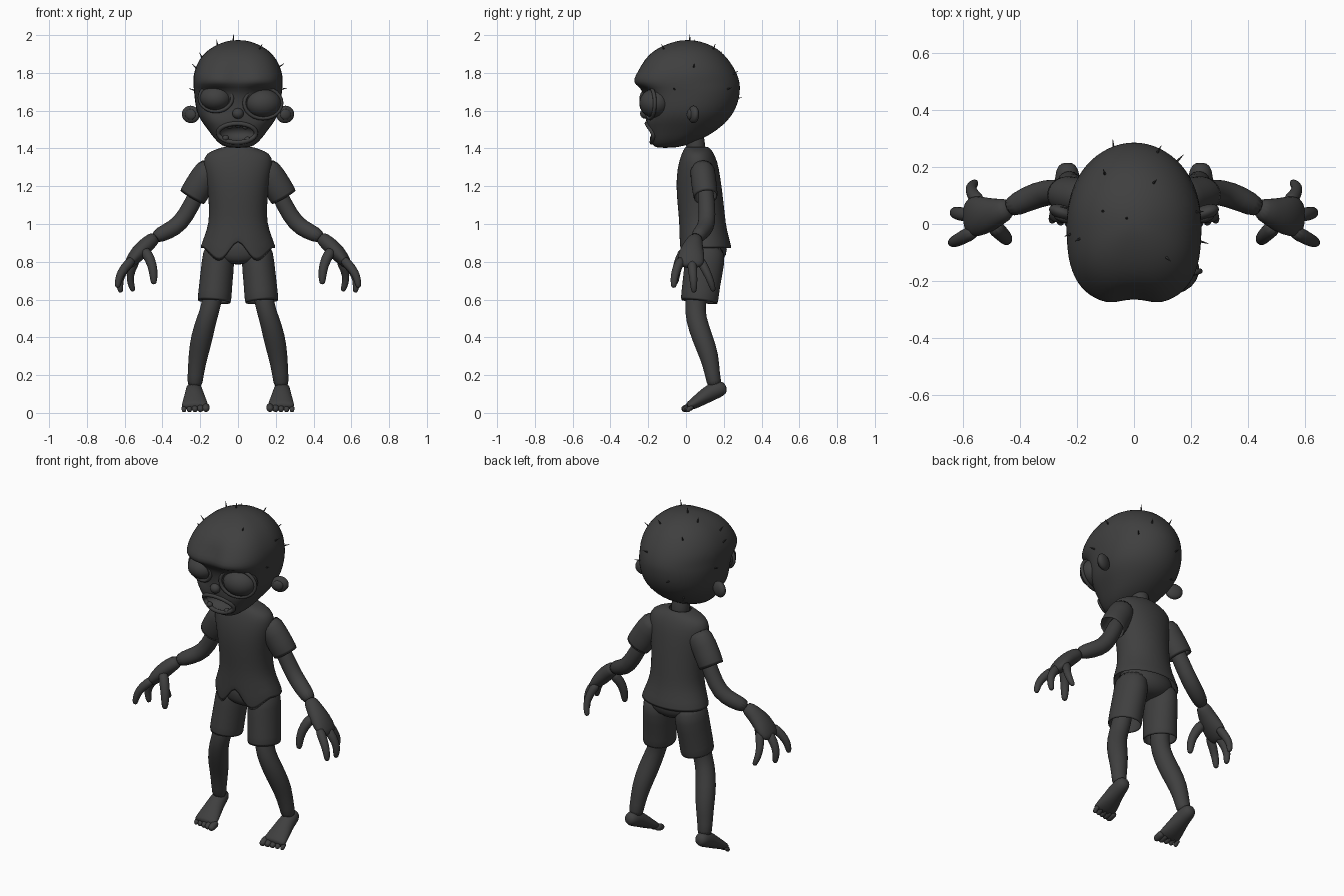
import bpy, bmesh, math
from mathutils import Vector
from mathutils.bvhtree import BVHTree

cube = bpy.data.objects.get("Cube")
if cube:
    bpy.data.objects.remove(cube)

mat = bpy.data.materials.new("charcoal")
mat.use_nodes = True
mat.diffuse_color = (0.05, 0.05, 0.05, 1)
mat.node_tree.nodes["Principled BSDF"].inputs["Base Color"].default_value = (0.05, 0.05, 0.05, 1)


def finish(name, bm, subsurf=1, thickness=0):
    bmesh.ops.recalc_face_normals(bm, faces=bm.faces)
    mesh = bpy.data.meshes.new(name)
    bm.to_mesh(mesh)
    bm.free()
    mesh.materials.append(mat)
    ob = bpy.data.objects.new(name, mesh)
    bpy.context.collection.objects.link(ob)
    for p in mesh.polygons:
        p.use_smooth = True
    if thickness:
        solid = ob.modifiers.new("cloth", "SOLIDIFY")
        solid.thickness = thickness
    if subsurf:
        ob.modifiers.new("smooth", "SUBSURF").levels = subsurf
        ob.modifiers["smooth"].render_levels = subsurf
    return ob


def skin(bm, rings, caps, closed=False):
    loops = [[bm.verts.new(p) for p in ring] for ring in rings]
    n = len(loops[0])
    pairs = list(zip(loops, loops[1:])) + ([(loops[-1], loops[0])] if closed else [])
    for a, b in pairs:
        for i in range(n):
            j = (i + 1) % n
            bm.faces.new((a[i], a[j], b[j], b[i]))
    for flag, loop in zip(caps, (loops[0], loops[-1])):
        if flag:
            bm.faces.new(loop)


def loft(name, rows, power=2.0, front_power=2.5, caps=(True, True), shape=None, segs=32, **kw):
    """Horizontal rounded sections; each row is height, front y, back y, half width."""
    rings = []
    for k, (z, yf, yb, w) in enumerate(rows):
        ring = []
        for i in range(segs):
            t = math.tau * i / segs
            c, s = math.cos(t), math.sin(t)
            e = 2 / (front_power if s < 0 else power)
            x = math.copysign(abs(c) ** e, c) * w
            y = (yf + yb) / 2 + math.copysign(abs(s) ** e, s) * (yb - yf) / 2
            ring.append(shape(k, Vector((x, y, z))) if shape else Vector((x, y, z)))
        rings.append(ring)
    bm = bmesh.new()
    skin(bm, rings, caps)
    return finish(name, bm, **kw)


def tube(name, path, ref=(0, 1, 0), side=1, caps=(True, True), tip=False, segs=12, closed=False, **kw):
    """Path entries are x, y, z, radius along ref, radius across."""
    pts = [Vector((p[0] * side, p[1], p[2])) for p in path]
    rad = [(p[3], p[-1]) for p in path]
    if tip:
        pts.append(pts[-1] + (pts[-1] - pts[-2]).normalized() * rad[-1][1] * 0.8)
        rad.append((rad[-1][0] * 0.55, rad[-1][1] * 0.55))
    rings = []
    for i, p in enumerate(pts):
        if closed:
            t = pts[(i + 1) % len(pts)] - pts[i - 1]
        else:
            t = pts[min(i + 1, len(pts) - 1)] - pts[max(i - 1, 0)]
        t.normalize()
        s = (Vector(ref) - t * t.dot(Vector(ref))).normalized()
        u = t.cross(s)
        rings.append([p + s * rad[i][0] * math.cos(a) + u * rad[i][1] * math.sin(a)
                      for a in (math.tau * k / segs for k in range(segs))])
    bm = bmesh.new()
    skin(bm, rings, (False, False) if closed else caps, closed)
    return finish(name, bm, **kw)


def ball(name, centre, size, rot=(0, 0, 0)):
    bm = bmesh.new()
    bmesh.ops.create_uvsphere(bm, u_segments=20, v_segments=12, radius=1)
    ob = finish(name, bm, subsurf=0)
    ob.location, ob.scale, ob.rotation_euler = centre, size, rot
    return ob


# Head: big cranium, overhanging brow, narrow jaw
def face_shape(k, p):
    if p.y < -0.1:
        if 1.72 < p.z < 1.81:                         # notch between the brows
            p.y += 0.03 * math.exp(-(p.x / 0.03) ** 2)
        if 1.59 < p.z < 1.72:                         # eye sockets
            p.y += 0.035 * math.exp(-((abs(p.x) - 0.12) / 0.06) ** 2)
    return p


head = loft("head", [
    (1.403, -0.15, -0.07, 0.04), (1.412, -0.175, -0.01, 0.085), (1.45, -0.19, 0.09, 0.125),
    (1.50, -0.20, 0.17, 0.16), (1.55, -0.215, 0.225, 0.20), (1.60, -0.22, 0.26, 0.222),
    (1.66, -0.225, 0.282, 0.23), (1.71, -0.24, 0.287, 0.235), (1.738, -0.285, 0.287, 0.237),
    (1.77, -0.287, 0.28, 0.238), (1.81, -0.262, 0.265, 0.233), (1.87, -0.225, 0.228, 0.208),
    (1.925, -0.165, 0.175, 0.16), (1.96, -0.085, 0.105, 0.09), (1.974, -0.02, 0.035, 0.03)],
    front_power=2.8, shape=face_shape)

bpy.context.view_layer.update()
tree = BVHTree.FromObject(head, bpy.context.evaluated_depsgraph_get())


def face_y(x, z):
    hit = tree.ray_cast(Vector((x, -1, z)), Vector((0, 1, 0)))[0]
    return hit.y if hit else -0.17


# Mouth: carved hollow, lips and crooked teeth
lips = []
for i in range(24):
    a = math.tau * i / 24
    x, z = -0.005 + 0.1 * math.cos(a), 1.482 + 0.05 * math.sin(a)
    lips.append((x, face_y(x, z), z, 0.012))
tube("lips", lips, closed=True, segs=8, subsurf=0)
cutter = ball("mouth_cutter", (-0.005, -0.19, 1.482), (0.097, 0.075, 0.047))
cutter.hide_render = True
cut = head.modifiers.new("mouth", "BOOLEAN")
cut.operation, cut.object, cut.solver = "DIFFERENCE", cutter, "EXACT"
bpy.context.view_layer.objects.active = head
for m in [m.name for m in head.modifiers]:
    bpy.ops.object.modifier_apply(modifier=m)
bpy.data.objects.remove(cutter)
for i, (x, z) in enumerate([(-0.045, 1.52), (0, 1.525), (0.04, 1.517), (-0.065, 1.455), (0.05, 1.447)]):
    ball(f"tooth_{i + 1}", (x, -0.175, z), (0.017, 0.015, 0.016))

# Eyes, one larger and lower, with heavy lids
for name, x, z, r in (("right", -0.117, 1.668, 0.085), ("left", 0.132, 1.64, 0.097)):
    ball(name + "_eye", (x, -0.165, z), (r, 0.082, r * 0.8), (0.1, 0, math.copysign(0.2, x)))
    rim = []
    for i in range(24):
        a = math.tau * i / 24
        c = math.cos(a)
        rim.append((x + r * 1.02 * c, -0.19 + 0.025 * c * math.copysign(1, x),
                    z + r * 0.84 * math.sin(a), 0.01))
    tube(name + "_eyelid", rim, closed=True, segs=8, subsurf=0)
ball("nose", (0, -0.215, 1.585), (0.03, 0.028, 0.028))

# Sparse hairs standing on the scalp
centre = Vector((0, 0.02, 1.7))
for i, d in enumerate([(-0.1, 0, 1), (-0.45, 0.1, 1), (-0.8, -0.3, 0.75), (0.45, -0.55, 0.9), (1, 0.1, 0.6),
                       (1, -0.35, 0.05), (-1, -0.25, 0.55), (-1, 0.15, 0.02), (0.3, 0.55, 1), (-0.5, 0.75, 0.9),
                       (0.35, 1, 0.4), (-0.3, 1, -0.15), (-0.5, 0.7, -0.7), (0.6, 0.8, 0.05)]):
    d = Vector(d).normalized()
    p = tree.ray_cast(centre + d, -d)[0]
    lean = (d + Vector((0.25, 0, 0.3))).normalized() * 0.032
    a, b = p - d * 0.01, p + lean
    tube(f"hair_{i + 1}", [(*a, 0.006), (*b, 0.001)], ref=(0.3, 0.9, 0.2), segs=5, subsurf=0)

tube("neck", [(0, 0.06, 1.34, 0.058), (0, 0.05, 1.42, 0.05), (0, 0.04, 1.52, 0.055)], ref=(1, 0, 0))


# Shirt: ragged hem with a notch in front
def hem(k, p):
    if k == 0 and p.y < 0.06:
        ax = abs(p.x)
        p.z = 0.925 - 1.5 * ax if ax < 0.1 else 0.775 + 1.1 * (ax - 0.1)
    return p


loft("shirt", [
    (0.87, -0.035, 0.245, 0.205), (0.97, -0.035, 0.215, 0.163), (1.04, -0.038, 0.207, 0.152),
    (1.15, -0.05, 0.195, 0.157), (1.25, -0.052, 0.182, 0.172), (1.33, -0.038, 0.167, 0.187),
    (1.375, -0.022, 0.147, 0.17), (1.398, -0.01, 0.13, 0.11), (1.412, 0, 0.11, 0.062)],
    front_power=2.2, caps=(False, False), shape=hem, thickness=0.01)

# Shorts seat
loft("shorts_seat", [(0.785, 0.03, 0.16, 0.05), (0.81, -0.005, 0.2, 0.13), (0.86, -0.015, 0.225, 0.18),
                     (0.95, -0.01, 0.2, 0.145)], front_power=2.2)

for side, label in ((1, "left"), (-1, "right")):
    def part(name, path, **kw):
        tube(f"{label}_{name}", path, side=side, **kw)

    part("shorts_leg", [(0.1, 0.105, 0.9, 0.08, 0.1), (0.105, 0.1, 0.8, 0.088, 0.108),
                        (0.118, 0.08, 0.68, 0.088, 0.1), (0.126, 0.07, 0.585, 0.092, 0.102)],
         ref=(1, 0, 0), caps=(True, False), thickness=0.01, segs=20)
    part("sleeve", [(0.13, 0.085, 1.32, 0.068, 0.07), (0.18, 0.09, 1.25, 0.068, 0.076),
                    (0.245, 0.105, 1.137, 0.068, 0.078)], caps=(True, False), thickness=0.01, segs=16)
    part("leg", [(0.125, 0.07, 0.7, 0.055, 0.06), (0.14, 0.048, 0.57, 0.052, 0.056),
                 (0.165, 0.052, 0.5, 0.053, 0.056), (0.192, 0.085, 0.4, 0.06, 0.056),
                 (0.212, 0.125, 0.3, 0.052, 0.052), (0.225, 0.14, 0.2, 0.042, 0.038),
                 (0.23, 0.155, 0.13, 0.042, 0.042)], ref=(1, 0, 0), segs=16)
    part("foot", [(0.235, 0.215, 0.135, 0.022, 0.022), (0.234, 0.19, 0.13, 0.042, 0.042),
                  (0.232, 0.14, 0.115, 0.046, 0.048), (0.23, 0.08, 0.075, 0.06, 0.038),
                  (0.228, 0.03, 0.042, 0.072, 0.028), (0.228, 0.005, 0.032, 0.07, 0.02)],
         ref=(1, 0, 0), segs=16)
    for i in range(5):
        x, r = 0.17 + 0.029 * i, 0.022 - 0.002 * i
        part(f"toe_{i + 1}", [(x, 0.04, 0.035, r), (x, 0.015, r + 0.008, r), (x, -0.008 + 0.005 * i, r, r)],
             ref=(1, 0, 0), tip=True, segs=8)

    # Arm reaching outward, hand hanging with bent fingers
    part("arm", [(0.19, 0.1, 1.22, 0.045), (0.245, 0.11, 1.1, 0.045), (0.305, 0.113, 1.0, 0.047),
                 (0.37, 0.09, 0.962, 0.046), (0.45, 0.05, 0.925, 0.038)], segs=14)
    part("palm", [(0.43, 0.06, 0.935, 0.036), (0.475, 0.04, 0.9, 0.048, 0.042),
                  (0.53, 0.028, 0.845, 0.072, 0.046), (0.575, 0.025, 0.79, 0.075, 0.03)], tip=True, segs=14)
    for name, path in {
        "thumb": [(0.5, 0, 0.87, 0.034), (0.462, -0.035, 0.81, 0.028), (0.447, -0.052, 0.75, 0.025),
                  (0.446, -0.056, 0.695, 0.019)],
        "index_finger": [(0.55, -0.02, 0.82, 0.03), (0.605, -0.05, 0.765, 0.025), (0.63, -0.062, 0.72, 0.022),
                         (0.637, -0.065, 0.675, 0.017)],
        "middle_finger": [(0.56, 0.03, 0.81, 0.03), (0.61, 0.035, 0.755, 0.025), (0.63, 0.04, 0.7, 0.022),
                          (0.622, 0.042, 0.65, 0.017)],
        "little_finger": [(0.535, 0.07, 0.82, 0.03), (0.568, 0.105, 0.755, 0.023), (0.573, 0.13, 0.7, 0.02),
                          (0.558, 0.143, 0.655, 0.016)],
    }.items():
        part(name, path, tip=True, segs=10)

    # Ear: tilted bowl with an inner fold
    ball(f"{label}_ear", (side * 0.25, 0.04, 1.58), (0.05, 0.026, 0.046), (0, side * -0.3, side * 0.35))
    ball(f"{label}_ear_fold", (side * 0.252, 0.02, 1.58), (0.03, 0.014, 0.028), (0, side * -0.3, side * 0.35))
